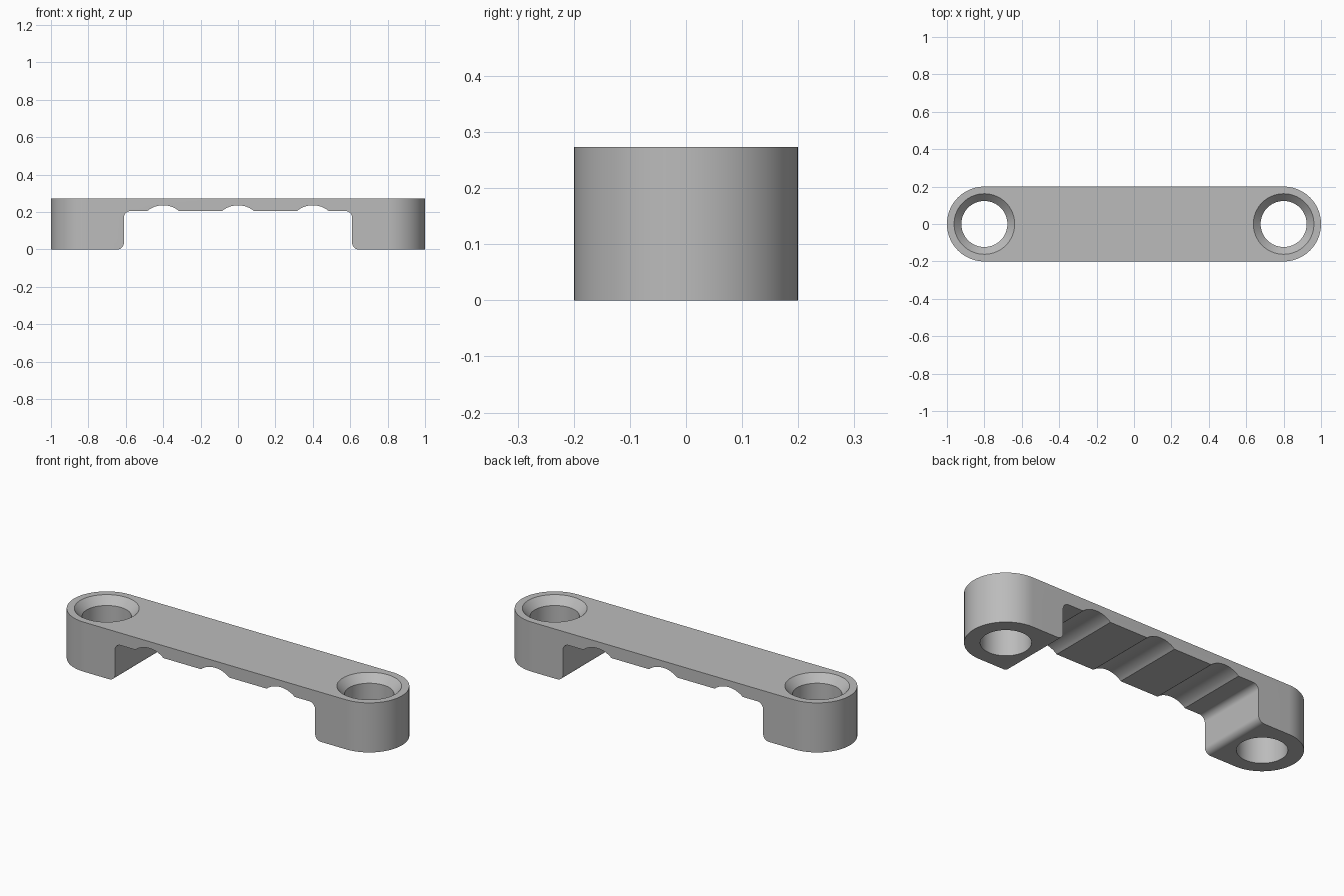
import bpy, bmesh
from math import sin, cos, pi, asin, radians

cube = bpy.data.objects.get("Cube")
if cube:
    bpy.data.objects.remove(cube, do_unlink=True)

HEIGHT, HALF_WIDTH, HOLE_X = 0.273, 0.2, 0.8

grey = bpy.data.materials.new("plain grey")
grey.use_nodes = True
grey.diffuse_color = (0.5, 0.5, 0.5, 1)
grey.node_tree.nodes["Principled BSDF"].inputs["Base Color"].default_value = (0.5, 0.5, 0.5, 1)


def arc(cx, cy, r, start, end, steps):
    """Points on an arc, angles in degrees."""
    angles = [radians(start + (end - start) * i / steps) for i in range(steps + 1)]
    return [(cx + r * cos(a), cy + r * sin(a)) for a in angles]


def prism(name, outline, place, offset):
    """Extrude a closed 2D outline along an offset."""
    bm = bmesh.new()
    face = bm.faces.new([bm.verts.new(place(u, v)) for u, v in outline])
    extruded = bmesh.ops.extrude_face_region(bm, geom=[face])["geom"]
    moved = [g for g in extruded if isinstance(g, bmesh.types.BMVert)]
    bmesh.ops.translate(bm, verts=moved, vec=offset)
    return finish(name, bm)


def finish(name, bm):
    bmesh.ops.recalc_face_normals(bm, faces=bm.faces)
    mesh = bpy.data.meshes.new(name)
    bm.to_mesh(mesh)
    bm.free()
    mesh.materials.append(grey)
    obj = bpy.data.objects.new(name, mesh)
    bpy.context.collection.objects.link(obj)
    return obj


def countersunk_cutter(name, x, segments=64):
    """Stacked rings: straight bore, then a flare at the top."""
    bm = bmesh.new()
    rings = []
    for r, z in [(0.123, -0.1), (0.123, HEIGHT - 0.042), (0.162, HEIGHT), (0.162, HEIGHT + 0.1)]:
        rings.append([bm.verts.new((x + px, py, z))
                      for px, py in arc(0, 0, r, 0, 360, segments)[:-1]])
    for low, high in zip(rings, rings[1:]):
        for i in range(segments):
            j = (i + 1) % segments
            bm.faces.new((low[i], low[j], high[j], high[i]))
    bm.faces.new(rings[0])
    bm.faces.new(rings[-1])
    return finish(name, bm)


# Round-ended bar
outline = (arc(HOLE_X, 0, HALF_WIDTH, -90, 90, 48)
           + arc(-HOLE_X, 0, HALF_WIDTH, 90, 270, 48))
bar = prism("clamp_bar", outline, lambda u, v: (u, v, 0), (0, 0, HEIGHT))

# Channel profile: filleted legs and three shallow cable grooves
LEG_X, CEILING, FILLET = 0.61, 0.205, 0.035
side = (arc(-LEG_X - FILLET, FILLET, FILLET, -90, 0, 10)
        + arc(-LEG_X + FILLET, CEILING - FILLET, FILLET, 180, 90, 10))
GROOVE_R, GROOVE_HALF, GROOVE_TOP = 0.135, 0.085, 0.236
spread = asin(GROOVE_HALF / GROOVE_R) * 180 / pi
grooves = []
for x in (-0.4, 0, 0.4):
    points = arc(x, GROOVE_TOP - GROOVE_R, GROOVE_R, 90 + spread, 90 - spread, 16)
    points[0], points[-1] = (x - GROOVE_HALF, CEILING), (x + GROOVE_HALF, CEILING)
    grooves += points
foot = -LEG_X - FILLET
profile = [(foot, -0.1)] + side + grooves + [(-u, v) for u, v in reversed(side)] + [(-foot, -0.1)]
channel = prism("channel_cutter", profile, lambda u, v: (u, -0.5, v), (0, 1, 0))

# Cut the channel and both screw holes
cutters = [channel,
           countersunk_cutter("left_hole_cutter", HOLE_X),
           countersunk_cutter("right_hole_cutter", -HOLE_X)]
for cutter in cutters:
    cut = bar.modifiers.new(cutter.name, "BOOLEAN")
    cut.operation, cut.solver, cut.object = "DIFFERENCE", "EXACT", cutter
bpy.ops.object.select_all(action="DESELECT")
bpy.context.view_layer.objects.active = bar
bar.select_set(True)
for cutter in cutters:
    bpy.ops.object.modifier_apply(modifier=cutter.name)
    bpy.data.objects.remove(cutter, do_unlink=True)
bpy.ops.object.shade_smooth_by_angle(angle=radians(30))
